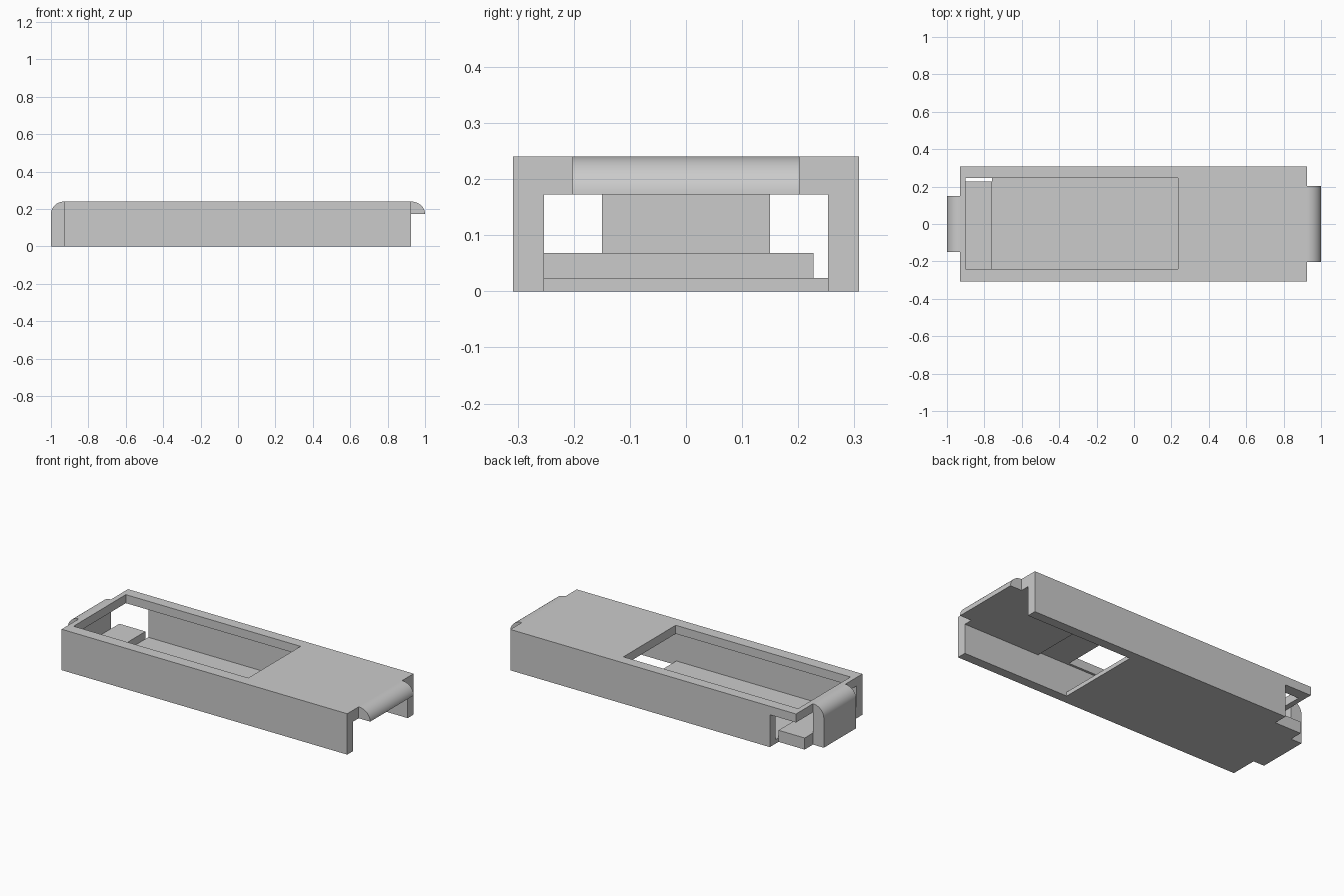
import bpy
import bmesh
from math import sin, cos, pi

old = bpy.data.objects.get("Cube")
if old:
    bpy.data.objects.remove(old, do_unlink=True)

grey = bpy.data.materials.new("plain grey")
grey.use_nodes = True
colour = (0.6, 0.6, 0.6, 1)
grey.diffuse_color = colour
grey.node_tree.nodes["Principled BSDF"].inputs["Base Color"].default_value = colour


def prism(name, outline, y0, y1):
    """Extrude an x-z outline from y0 to y1."""
    bm = bmesh.new()
    face = bm.faces.new([bm.verts.new((x, y0, z)) for x, z in outline])
    ext = bmesh.ops.extrude_face_region(bm, geom=[face])
    verts = [v for v in ext["geom"] if isinstance(v, bmesh.types.BMVert)]
    bmesh.ops.translate(bm, verts=verts, vec=(0, y1 - y0, 0))
    bmesh.ops.recalc_face_normals(bm, faces=bm.faces)
    mesh = bpy.data.meshes.new(name)
    bm.to_mesh(mesh)
    bm.free()
    mesh.materials.append(grey)
    obj = bpy.data.objects.new(name, mesh)
    bpy.context.collection.objects.link(obj)
    return obj


def box(name, x0, x1, y0, y1, z0, z1):
    return prism(name, [(x0, z0), (x1, z0), (x1, z1), (x0, z1)], y0, y1)


def select_only(obj):
    bpy.ops.object.select_all(action="DESELECT")
    obj.select_set(True)
    bpy.context.view_layer.objects.active = obj


def cut(obj, cutter):
    cutter.hide_render = True
    mod = obj.modifiers.new("cut", "BOOLEAN")
    mod.operation = "DIFFERENCE"
    mod.solver = "EXACT"
    mod.object = cutter
    select_only(obj)
    bpy.ops.object.modifier_apply(modifier=mod.name)
    bpy.data.objects.remove(cutter, do_unlink=True)


def rounded_end(name, x_in, x_out, z_bottom, half_width):
    """End piece whose upper outer edge is a quarter round."""
    top, spring, steps = 0.24, 0.173, 16
    arc = []
    for i in range(steps + 1):
        a = pi / 2 * i / steps
        arc.append((x_in + (x_out - x_in) * cos(a),
                    spring + (top - spring) * sin(a)))
    outline = [(x_in, z_bottom)] + arc
    if z_bottom < spring:
        outline.insert(1, (x_out, z_bottom))
    obj = prism(name, outline, -half_width, half_width)
    select_only(obj)
    bpy.ops.object.shade_smooth_by_angle(angle=pi / 6)
    return obj


# Main housing
LEFT, RIGHT, WALL, CEIL = -0.93, 0.925, 0.253, 0.19
housing = box("housing", LEFT, RIGHT, -0.308, 0.308, 0, 0.24)

# Hollow with a short floor and a stepped ceiling, open at both ends
hollow = [(-1.1, 0.024), (0.24, 0.024), (0.24, -0.1), (1.1, -0.1),
          (1.1, 0.173), (0.433, 0.173), (0.433, CEIL), (-1.1, CEIL)]
cut(housing, prism("hollow_cutter", hollow, -WALL, WALL))

# Top window and rear corner notch
cut(housing, box("window_cutter", -0.9, 0.235, -0.24, 0.245, 0.1, 0.3))
cut(housing, box("notch_cutter", -1.1, -0.76, 0.227, 0.4, -0.1, CEIL))

# Raised block on the floor beside the notch
box("floor_block", LEFT, -0.76, -WALL, 0.227, 0.024, 0.068)

# Rounded end pieces
rounded_end("end_tab", LEFT, -1, 0, 0.15)
rounded_end("end_lip", RIGHT, 1, 0.173, 0.202)
